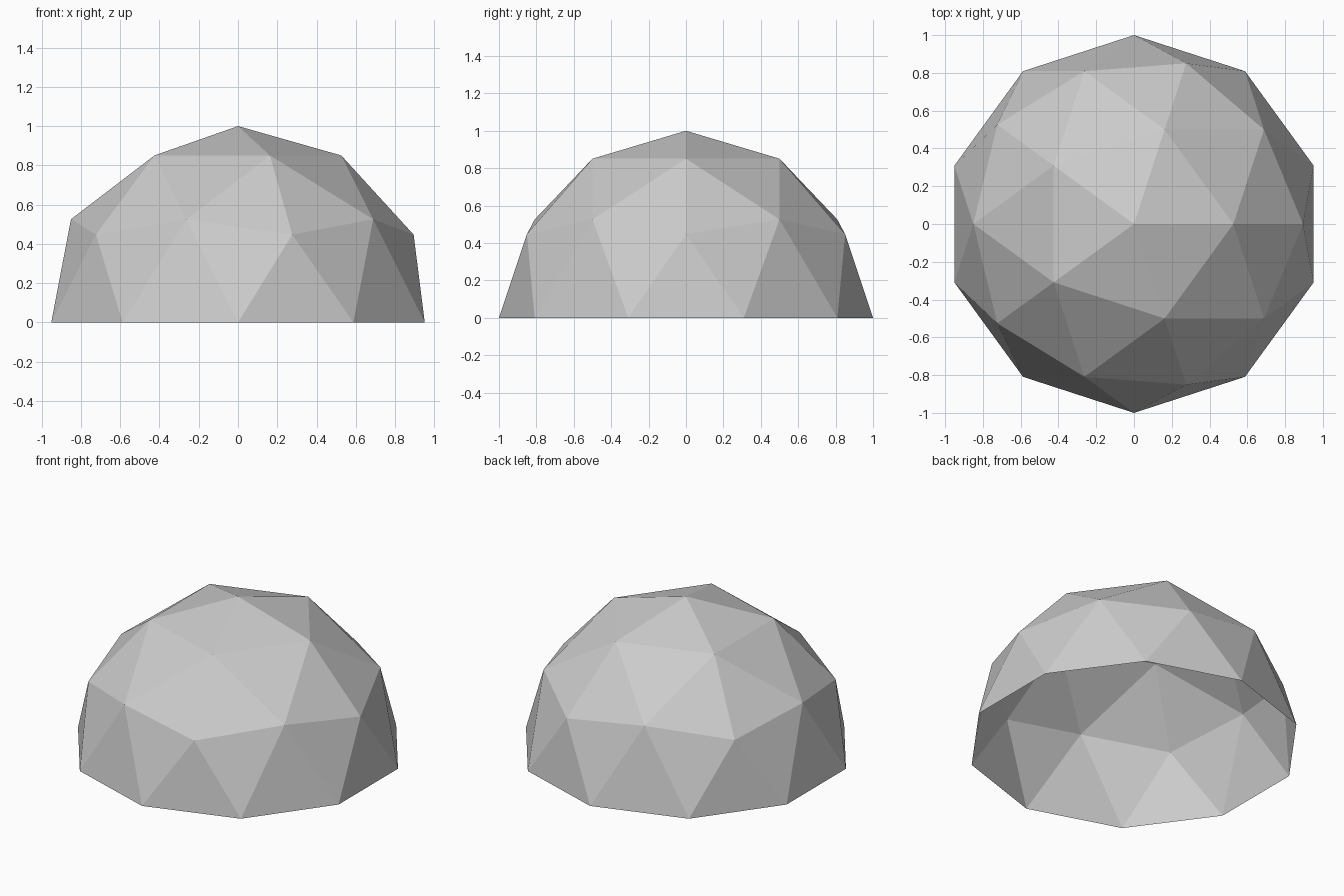
import bpy, bmesh

if "Cube" in bpy.data.objects:
    bpy.data.objects.remove(bpy.data.objects["Cube"])

# Dome shell: upper half of a two-frequency icosphere, open underneath
bpy.ops.mesh.primitive_ico_sphere_add(subdivisions=2, radius=1.0, location=(0, 0, 0))
dome = bpy.context.object
dome.name = "dome_panels"
bm = bmesh.new()
bm.from_mesh(dome.data)
lower = [f for f in bm.faces if f.calc_center_median().z < 0]
bmesh.ops.delete(bm, geom=lower, context='FACES')
for f in bm.faces:
    f.smooth = False
bm.to_mesh(dome.data)
bm.free()
